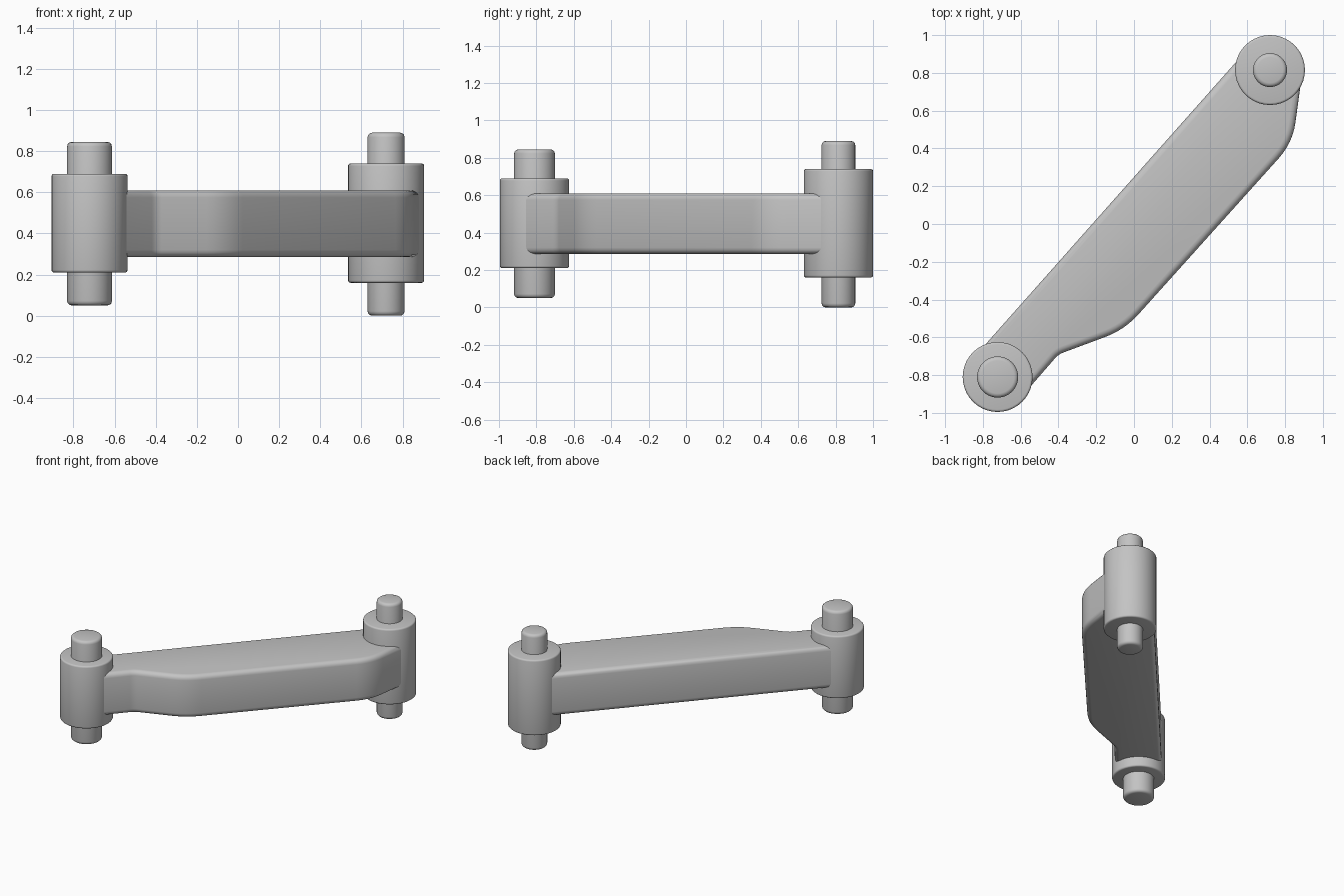
import bpy, bmesh, math

cube = bpy.data.objects.get("Cube")
if cube:
    bpy.data.objects.remove(cube, do_unlink=True)

grey = bpy.data.materials.new("plain grey")
grey.use_nodes = True
colour = (0.55, 0.55, 0.55, 1)
grey.diffuse_color = colour
grey.node_tree.nodes["Principled BSDF"].inputs["Base Color"].default_value = colour


def prism(name, outline, bottom, top, bevel, segments=3):
    """Extrude a flat outline and round its rims."""
    bm = bmesh.new()
    face = bm.faces.new([bm.verts.new((x, y, bottom)) for x, y in outline])
    up = bmesh.ops.extrude_face_region(bm, geom=[face])["geom"]
    bmesh.ops.translate(bm, vec=(0, 0, top - bottom),
                        verts=[v for v in up if isinstance(v, bmesh.types.BMVert)])
    bmesh.ops.recalc_face_normals(bm, faces=bm.faces)
    rims = [e for e in bm.edges if abs(e.verts[0].co.z - e.verts[1].co.z) < 1e-5]
    bmesh.ops.bevel(bm, geom=rims, offset=bevel, segments=segments,
                    profile=0.5, affect='EDGES', clamp_overlap=True)
    mesh = bpy.data.meshes.new(name)
    bm.to_mesh(mesh)
    bm.free()
    mesh.materials.append(grey)
    obj = bpy.data.objects.new(name, mesh)
    bpy.context.collection.objects.link(obj)
    bpy.ops.object.select_all(action='DESELECT')
    obj.select_set(True)
    bpy.context.view_layer.objects.active = obj
    bpy.ops.object.shade_smooth_by_angle(angle=math.radians(35))
    return obj


def circle(cx, cy, radius, sides=40):
    turns = [math.tau * i / sides for i in range(sides)]
    return [(cx + radius * math.cos(t), cy + radius * math.sin(t)) for t in turns]


def rounded(corners, steps=6):
    """Replace each (x, y, cut) corner by a smooth curve."""
    points = []
    for i, (x, y, cut) in enumerate(corners):
        if not cut:
            points.append((x, y))
            continue
        ends = []
        for px, py, _ in (corners[i - 1], corners[(i + 1) % len(corners)]):
            f = cut / math.hypot(px - x, py - y)
            ends.append((x + (px - x) * f, y + (py - y) * f))
        (ax, ay), (bx, by) = ends
        for s in range(steps + 1):
            t = s / steps
            points.append(((1 - t) ** 2 * ax + 2 * t * (1 - t) * x + t * t * bx,
                           (1 - t) ** 2 * ay + 2 * t * (1 - t) * y + t * t * by))
    return points


# Arm with a bulged front edge
arm = rounded([(-0.60, -0.92, 0), (-0.40, -0.69, 0.03), (-0.05, -0.56, 0.11),
               (0.84, 0.43, 0.11), (0.885, 0.76, 0), (0.72, 0.92, 0),
               (0.60, 0.925, 0), (-0.82, -0.675, 0)])
prism("arm", arm, 0.285, 0.61, 0.035, 4)

# Hubs and pins: side, centre, hub radius and heights, pin radius and heights
for side, x, y, hub, pin in (
        ("right", -0.722, -0.81, (0.185, 0.21, 0.69), (0.109, 0.05, 0.845)),
        ("left", 0.72, 0.815, (0.185, 0.16, 0.74), (0.09, 0.0, 0.89))):
    prism(side + "_hub", circle(x, y, hub[0]), hub[1], hub[2], 0.012)
    prism(side + "_pin", circle(x, y, pin[0]), pin[1], pin[2], 0.022)
